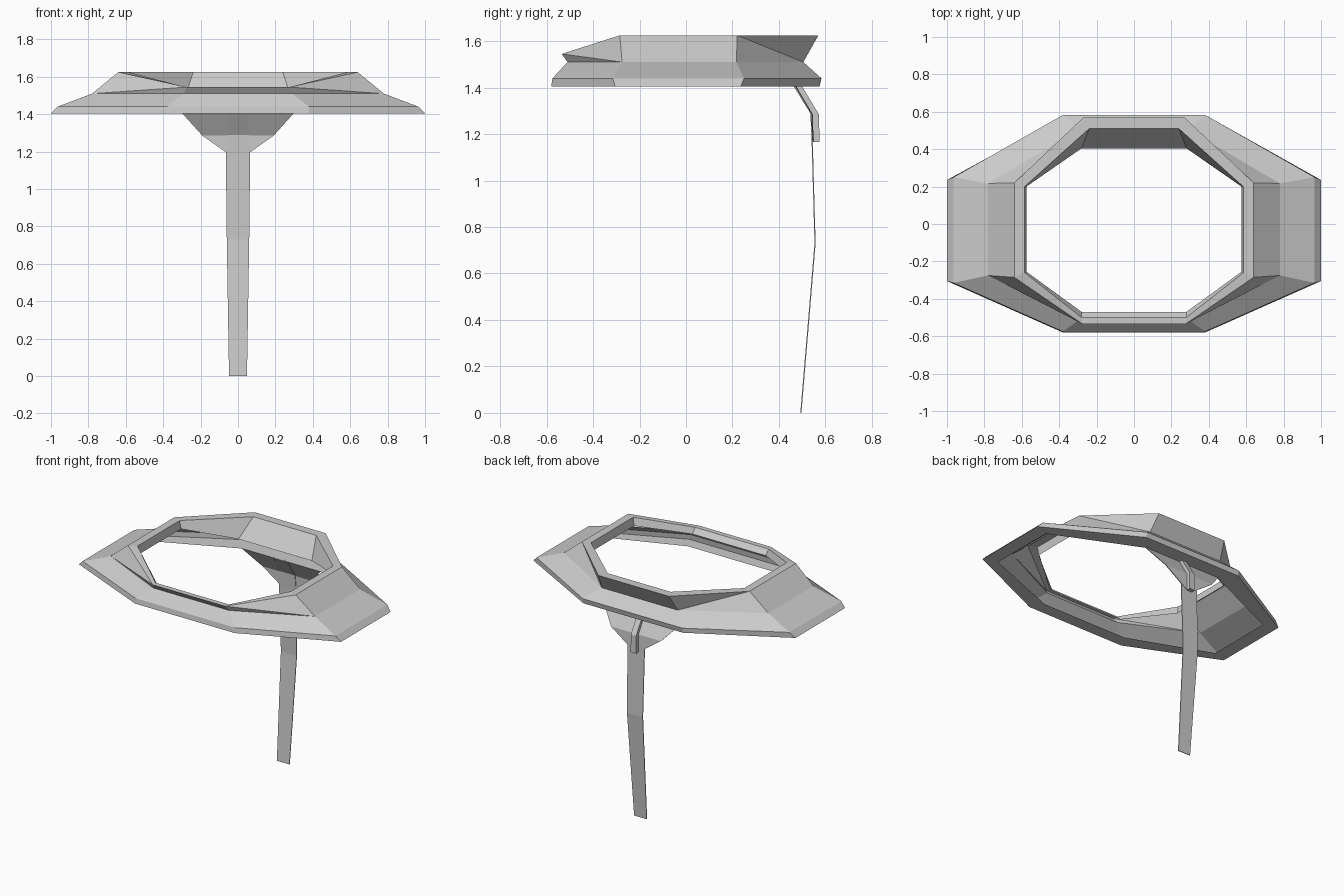
import bpy, bmesh

if "Cube" in bpy.data.objects:
    bpy.data.objects.remove(bpy.data.objects["Cube"])


def loft(name, loops, caps, splits=()):
    """Skin equal-length loops; caps closes both ends; splits are diagonals (vertex index pairs)."""
    n, m = len(loops[0]), len(loops)
    verts = [p for l in loops for p in l]
    faces = []
    for i in range(m - 1):
        a, b = i * n, (i + 1) * n
        faces += [(a + j, a + (j + 1) % n, b + (j + 1) % n, b + j) for j in range(n)]
    if caps:
        faces += [tuple(reversed(range(n))), tuple(range((m - 1) * n, m * n))]
    me = bpy.data.meshes.new(name)
    me.from_pydata(verts, [], faces)
    bm = bmesh.new()
    bm.from_mesh(me)
    bm.verts.ensure_lookup_table()
    for a, b in splits:
        bmesh.ops.connect_verts(bm, verts=[bm.verts[a], bm.verts[b]])
    bmesh.ops.recalc_face_normals(bm, faces=bm.faces)
    bm.to_mesh(me)
    bm.free()
    ob = bpy.data.objects.new(name, me)
    bpy.context.collection.objects.link(ob)
    return ob


def octagon(front, side, back):
    """front/back = (x, y, z) corner, side = (x, y front, y back, z); mirrored in x."""
    x, yf, yb, z = side
    half = [front, (x, yf, z), (x, yb, z), back]
    return half + [(-a, b, c) for a, b, c in reversed(half)]


# Folds across the corner faces of the upper slope (between loops 3 and 4)
mid, top = 24, 32
folds = [(mid + 1, top + 0), (mid + 6, top + 7), (mid + 3, top + 2), (mid + 4, top + 5)]

# Eight-sided hollow ring: bottom flange, outer rim, over the top, to the inner lip
loft("ring", [
    octagon((.33, -.49, 1.405), (.90, -.27, .20, 1.405), (.30, .47, 1.405)),
    octagon((.38, -.58, 1.405), (1.0, -.305, .235, 1.405), (.38, .575, 1.405)),
    octagon((.38, -.575, 1.44), (.965, -.315, .25, 1.44), (.38, .583, 1.44)),
    octagon((.29, -.51, 1.51), (.78, -.275, .217, 1.51), (.29, .505, 1.51)),
    octagon((.275, -.535, 1.545), (.64, -.285, .22, 1.625), (.27, .57, 1.625)),
    octagon((.28, -.50, 1.545), (.585, -.26, .20, 1.625), (.24, .51, 1.625)),
    octagon((.28, -.47, 1.51), (.575, -.255, .20, 1.57), (.28, .405, 1.50)),
], caps=False, splits=folds)


def strip(name, rows, depth):
    """Bent strip from (half width, y, z) rows, with depth towards the back."""
    return loft(name, [[(-w, y, z), (w, y, z), (w, y + depth, z), (-w, y + depth, z)]
                       for w, y, z in rows], caps=True)


# Tapered plate hanging from the flange, its centre rib, and the long strap
strip("bracket_plate", [(.30, .468, 1.407), (.19, .54, 1.285), (.02, .543, 1.165)], .006)
strip("bracket_rib", [(.02, .47, 1.406), (.02, .543, 1.285), (.02, .546, 1.165)], .029)
strip("strap", [(.05, .463, 1.406), (.06, .535, 1.29), (.065, .54, 1.19),
                (.06, .553, .73), (.048, .492, 0)], .005)
